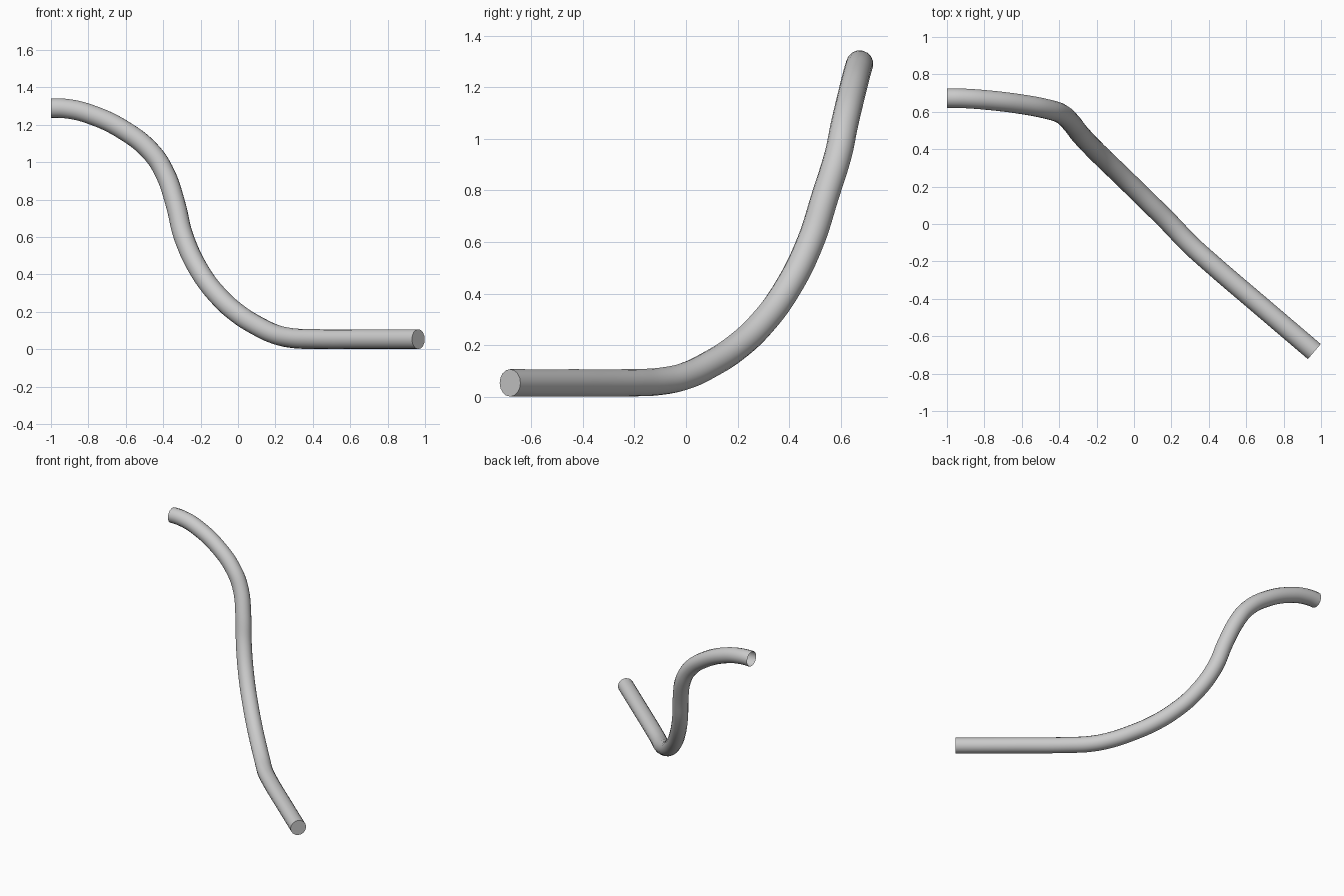
import bpy
import bmesh

cube = bpy.data.objects.get("Cube")
if cube:
    bpy.data.objects.remove(cube, do_unlink=True)

RADIUS = 0.053

# Centre line: straight foot, upward sweep, then a bend to the level top end
PATH = [
    (0.964, -0.682, 0.054), (0.68, -0.44, 0.054), (0.4, -0.2, 0.055),
    (0.29, -0.1, 0.06), (0.2, -0.005, 0.08), (0.1, 0.095, 0.127),
    (0.0, 0.193, 0.19), (-0.1, 0.29, 0.28), (-0.2, 0.387, 0.41),
    (-0.29, 0.482, 0.60), (-0.335, 0.54, 0.78), (-0.39, 0.59, 0.94),
    (-0.46, 0.613, 1.05), (-0.6, 0.64, 1.165), (-0.8, 0.664, 1.26),
    (-0.92, 0.672, 1.287), (-1.0, 0.673, 1.29),
]

# Round tube swept along the centre line
curve = bpy.data.curves.new("bent_tube", "CURVE")
curve.dimensions = "3D"
curve.resolution_u = 6
curve.bevel_depth = RADIUS
curve.bevel_resolution = 6
spline = curve.splines.new("BEZIER")
spline.bezier_points.add(len(PATH) - 1)
for point, position in zip(spline.bezier_points, PATH):
    point.co = position
    point.handle_left_type = point.handle_right_type = "AUTO"

# Level tangent at the open end
end = spline.bezier_points[-1]
end.handle_left_type = end.handle_right_type = "FREE"
end.handle_left = (-0.97, 0.673, 1.29)
end.handle_right = (-1.03, 0.673, 1.29)

tube = bpy.data.objects.new("bent_tube", curve)
bpy.context.collection.objects.link(tube)
bpy.ops.object.select_all(action="DESELECT")
tube.select_set(True)
bpy.context.view_layer.objects.active = tube
bpy.ops.object.convert(target="MESH")
tube = bpy.context.object

# Flat cap on the foot; the top end stays open
bm = bmesh.new()
bm.from_mesh(tube.data)
bmesh.ops.remove_doubles(bm, verts=bm.verts, dist=0.0001)
foot_rim = [e for e in bm.edges if e.is_boundary and e.verts[0].co.x > 0]
bmesh.ops.holes_fill(bm, edges=foot_rim, sides=0)
bmesh.ops.recalc_face_normals(bm, faces=bm.faces)
bm.to_mesh(tube.data)
bm.free()

bpy.ops.object.shade_smooth_by_angle()
